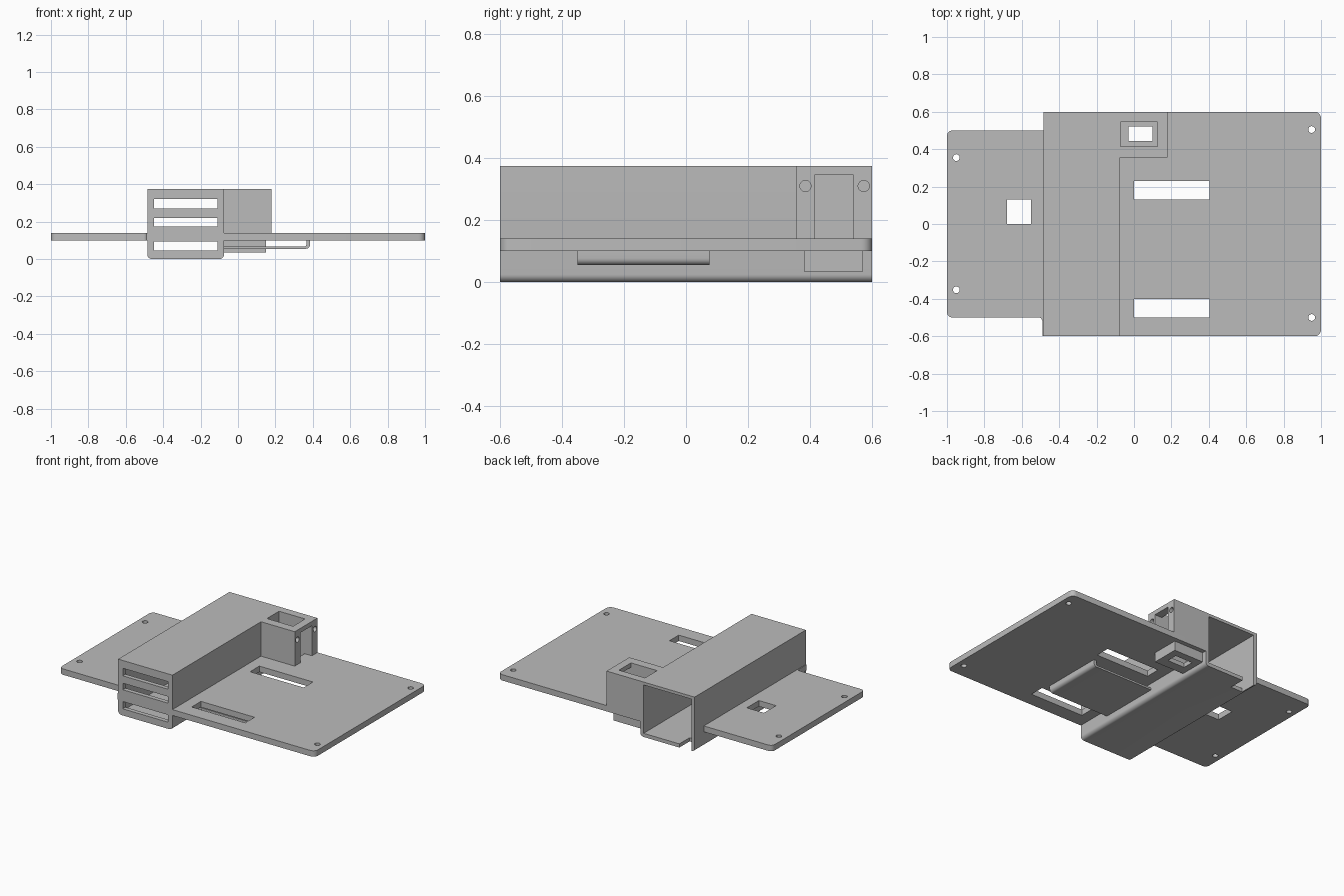
import bpy, bmesh, math
from mathutils import Vector

if "Cube" in bpy.data.objects:
    bpy.data.objects.remove(bpy.data.objects["Cube"])

grey = bpy.data.materials.new("matte grey")
grey.diffuse_color = (0.5, 0.5, 0.5, 1)
grey.use_nodes = True
grey.node_tree.nodes["Principled BSDF"].inputs["Base Color"].default_value = grey.diffuse_color


def rounded(corners, steps=6):
    """Outline from (u, v, radius) right-angle corners."""
    out = []
    n = len(corners)
    for i, (u, v, r) in enumerate(corners):
        p = Vector((u, v))
        if r == 0:
            out.append(p)
            continue
        a = (Vector(corners[i - 1][:2]) - p).normalized()
        b = (Vector(corners[(i + 1) % n][:2]) - p).normalized()
        c = p + r * (a + b)
        for k in range(steps + 1):
            t = math.pi / 2 * k / steps
            out.append(c - r * (math.cos(t) * b + math.sin(t) * a))
    return out


def prism(name, outline, axis, lo, hi):
    """Extrude a 2D outline along an axis from lo to hi."""
    place = {"x": lambda u, v, w: (w, u, v),
             "y": lambda u, v, w: (u, w, v),
             "z": lambda u, v, w: (u, v, w)}[axis]
    bm = bmesh.new()
    rings = [[bm.verts.new(place(p[0], p[1], w)) for p in outline] for w in (lo, hi)]
    bm.faces.new(rings[0])
    bm.faces.new(rings[1])
    n = len(outline)
    for i in range(n):
        j = (i + 1) % n
        bm.faces.new((rings[0][i], rings[0][j], rings[1][j], rings[1][i]))
    bmesh.ops.recalc_face_normals(bm, faces=bm.faces)
    mesh = bpy.data.meshes.new(name)
    bm.to_mesh(mesh)
    bm.free()
    mesh.materials.append(grey)
    ob = bpy.data.objects.new(name, mesh)
    bpy.context.collection.objects.link(ob)
    return ob


def box(name, x0, x1, y0, y1, z0, z1):
    return prism(name, [(x0, y0), (x1, y0), (x1, y1), (x0, y1)], "z", z0, z1)


def drill(axis, u, v, lo, hi, r=0.018):
    ring = [(u + r * math.cos(math.tau * k / 24), v + r * math.sin(math.tau * k / 24))
            for k in range(24)]
    return prism("drill_cutter", ring, axis, lo, hi)


def cut(ob, cutters):
    """Subtract the cutters, bake the result and remove them."""
    for c in cutters:
        c.hide_render = True
        m = ob.modifiers.new("cut", "BOOLEAN")
        m.operation = "DIFFERENCE"
        m.solver = "EXACT"
        m.object = c
    bpy.context.view_layer.update()
    deps = bpy.context.evaluated_depsgraph_get()
    mesh = bpy.data.meshes.new_from_object(ob.evaluated_get(deps))
    ob.modifiers.clear()
    ob.data = mesh
    for c in cutters:
        bpy.data.objects.remove(c)


X0, X1 = -0.485, -0.075        # tunnel sides
B, T, TOP = 0.10, 0.14, 0.375  # plate underside, plate top, overall top


def pocket():
    return box("pocket_cutter", X1 + 0.003, 0.125, 0.415, 0.545, 0.065, 0.5)


# Left plate with square opening and two screw holes
left = prism("left_plate", rounded([
    (-1, -0.5, 0.03), (-0.49, -0.5, 0.02), (-0.49, -0.6, 0), (X0, -0.6, 0),
    (X0, 0.5, 0), (-1, 0.5, 0.03)]), "z", B, T)
cut(left, [box("cutter", -0.68, -0.55, 0, 0.13, 0, 0.3)]
    + [drill("z", -0.95, y, 0, 0.3) for y in (-0.352, 0.355)])

# Right plate with two strap slots, screw holes and the pocket
right = prism("right_plate", rounded([
    (X1, -0.6, 0), (1, -0.6, 0.035), (1, 0.6, 0.035), (X1, 0.6, 0)]), "z", B, T)
cut(right, [box("cutter", 0, 0.405, y, y + 0.1, 0, 0.3) for y in (-0.5, 0.13)]
    + [drill("z", 0.95, y, 0, 0.3) for y in (-0.5, 0.505)] + [pocket()])

# Tunnel housing: open at the back, three vent slots at the front
tunnel = prism("tunnel", rounded([
    (X0, 0, 0.025), (X1, 0, 0.025), (X1, TOP, 0), (X0, TOP, 0)]), "y", -0.6, 0.6)
cut(tunnel, [box("cutter", X0 + 0.025, X1 - 0.025, -0.57, 0.7, 0.025, TOP - 0.02)]
    + [box("cutter", -0.45, -0.11, -0.7, -0.5, a, b)
       for a, b in ((0.045, 0.095), (0.175, 0.22), (0.27, 0.322))]
    + [box("cutter", X0 + 0.025, -0.37, 0.49, 0.7, -0.1, 0.06)])

# Mounting block beside the tunnel, with side window and screw holes
block = box("mounting_block", X1, 0.18, 0.355, 0.6, T, TOP)
cut(block, [pocket(), box("cutter", 0.1, 0.3, 0.415, 0.54, 0.1, 0.345)]
    + [drill("x", y, 0.31, 0.08, 0.3) for y in (0.385, 0.573)])

# Pocket cup under the plate, with an opening in its floor
cup = box("pocket_cup", X1, 0.15, 0.38, 0.57, 0.035, B)
cut(cup, [pocket(), box("cutter", -0.03, 0.1, 0.445, 0.52, 0, 0.2)])

# Sleeve bracket under the plate
prism("under_bracket", rounded([
    (X1, 0.055, 0), (0.385, 0.055, 0.022), (0.385, B, 0), (0.365, B, 0),
    (0.365, 0.068, 0.008), (X1, 0.068, 0)]), "y", -0.35, 0.075)

# Smooth the rounded corners, keep the edges crisp
for ob in bpy.context.scene.objects:
    ob.select_set(True)
    bpy.context.view_layer.objects.active = ob
bpy.ops.object.shade_smooth_by_angle(angle=math.radians(30))
